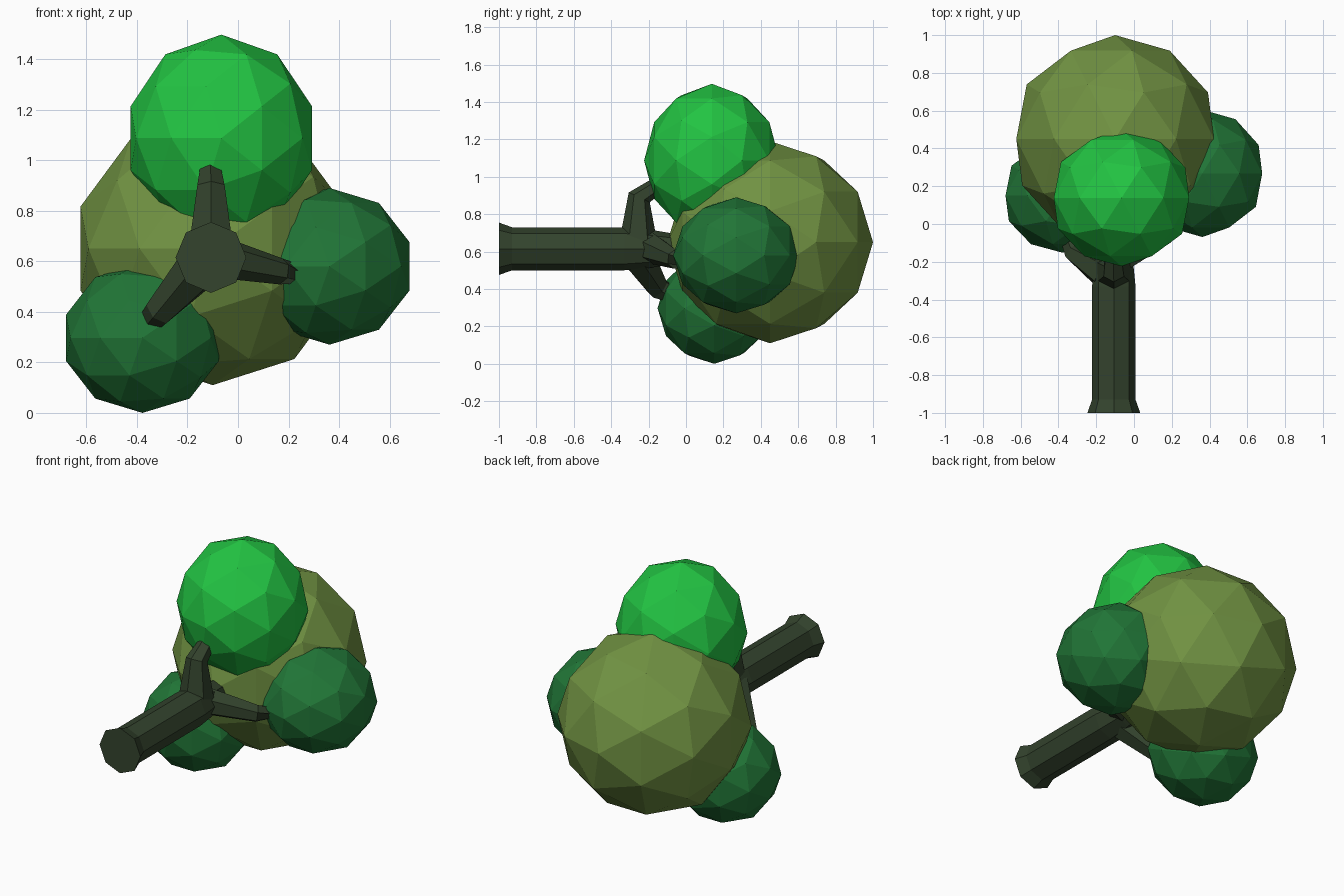
import bpy, bmesh, math
from mathutils import Vector

if "Cube" in bpy.data.objects:
    bpy.data.objects.remove(bpy.data.objects["Cube"])


def material(name, rgb):
    m = bpy.data.materials.new(name)
    m.diffuse_color = (*rgb, 1)
    m.use_nodes = True
    m.node_tree.nodes["Principled BSDF"].inputs["Base Color"].default_value = m.diffuse_color
    return m


bark = material("bark", (0.033, 0.056, 0.026))
bright = material("bright_green", (0.016, 0.55, 0.055))
olive = material("olive_green", (0.165, 0.29, 0.055))
dark = material("dark_green", (0.015, 0.18, 0.038))


def tube(name, path, sides, turn=0.0):
    """Flat-sided tube through (x, y, z, radius) points, capped at both ends."""
    pts = [Vector(p[:3]) for p in path]
    bm = bmesh.new()
    rings = []
    for i, p in enumerate(pts):
        d = (pts[min(i + 1, len(pts) - 1)] - pts[max(i - 1, 0)]).normalized()
        ref = Vector((1, 0, 0)) if abs(d.x) < 0.7 else Vector((0, 0, 1))
        v = d.cross(ref).normalized()
        u = v.cross(d)
        ring = []
        for k in range(sides):
            a = turn + 2 * math.pi * k / sides
            ring.append(bm.verts.new(p + path[i][3] * (u * math.cos(a) + v * math.sin(a))))
        rings.append(ring)
    for r, s in zip(rings, rings[1:]):
        for k in range(sides):
            n = (k + 1) % sides
            bm.faces.new((r[k], r[n], s[n], s[k]))
    bm.faces.new(rings[0])
    bm.faces.new(rings[-1])
    bmesh.ops.recalc_face_normals(bm, faces=bm.faces)
    mesh = bpy.data.meshes.new(name)
    bm.to_mesh(mesh)
    bm.free()
    mesh.materials.append(bark)
    bpy.context.collection.objects.link(bpy.data.objects.new(name, mesh))


def foliage(name, centre, radii, mat):
    """Low-poly leaf ball whose pole points along the trunk (+y)."""
    bpy.ops.mesh.primitive_ico_sphere_add(subdivisions=2, radius=1, location=centre,
                                          rotation=(-math.pi / 2, 0, 0))
    ob = bpy.context.object
    ob.name = name
    ob.scale = (radii[0], radii[2], radii[1])
    ob.data.materials.append(mat)


# Trunk lying along y, flared at its foot
tube("trunk", [(-0.107, y, 0.615, r) for y, r in
               ((-1, 0.14), (-0.93, 0.115), (-0.33, 0.115), (-0.18, 0.1), (0.0, 0.07))], 8)

# Branches reaching into the leaf balls
tube("upper_branch", [(-0.107, -0.255, 0.66, 0.1), (-0.107, -0.25, 0.89, 0.062),
                      (-0.11, -0.1, 0.99, 0.04)], 6, math.pi / 6)
tube("left_branch", [(-0.13, -0.27, 0.6, 0.1), (-0.31, -0.15, 0.405, 0.062),
                     (-0.38, 0.02, 0.33, 0.04)], 6)
tube("right_branch", [(-0.09, -0.19, 0.62, 0.085), (0.17, -0.06, 0.56, 0.052),
                      (0.3, 0.12, 0.55, 0.04)], 6)

# Leaf balls
foliage("main_foliage", (-0.1, 0.45, 0.65), (0.55, 0.55, 0.54), olive)
foliage("upper_foliage", (-0.066, 0.138, 1.087), (0.377, 0.362, 0.41), bright)
foliage("right_foliage", (0.362, 0.268, 0.58), (0.333, 0.337, 0.31), dark)
foliage("left_foliage", (-0.378, 0.15, 0.297), (0.318, 0.302, 0.297), dark)
